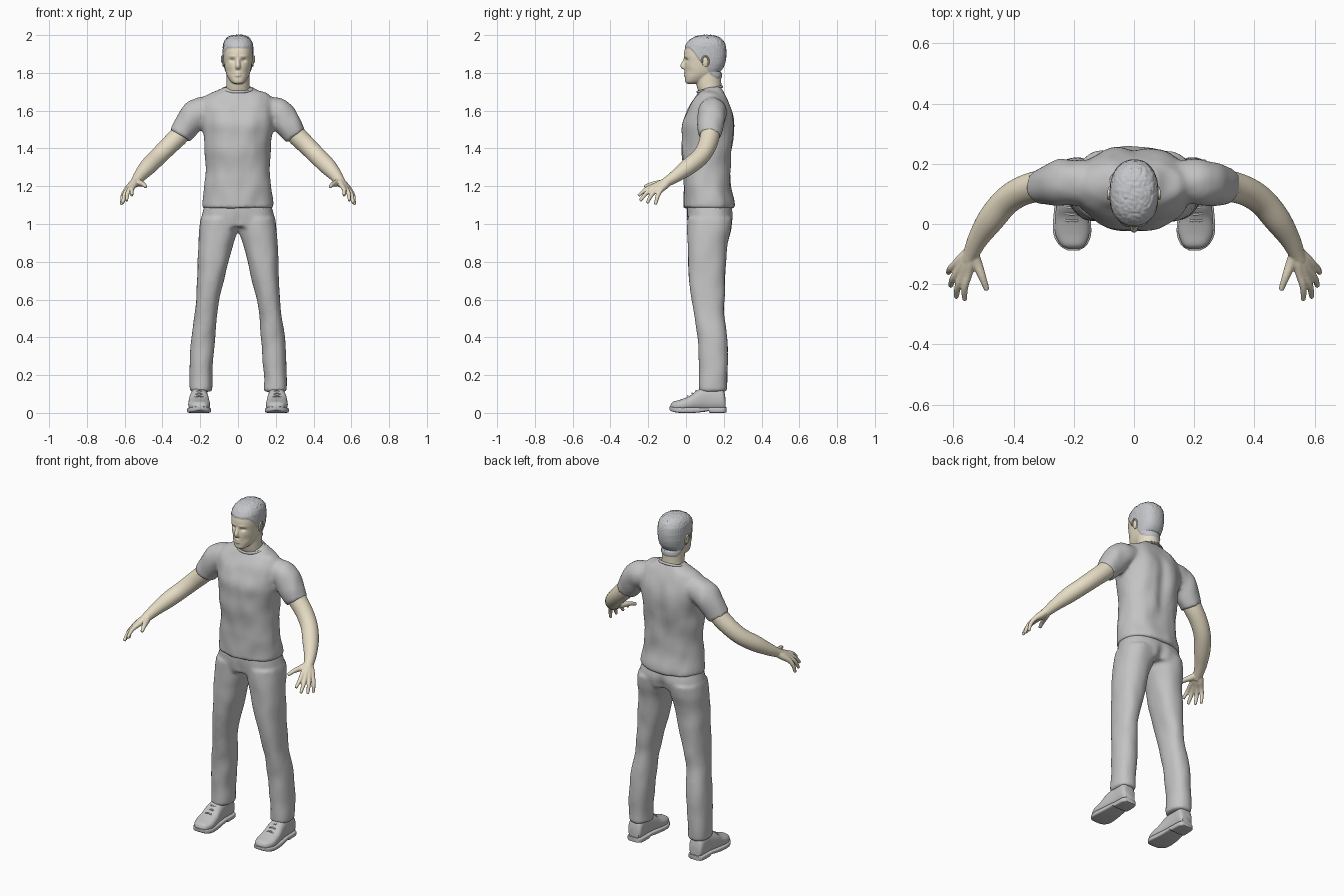
import bpy, bmesh, math
from mathutils import Vector, Matrix, noise

if "Cube" in bpy.data.objects:
    bpy.data.objects.remove(bpy.data.objects["Cube"], do_unlink=True)


def material(name, rgb):
    m = bpy.data.materials.new(name)
    m.use_nodes = True
    m.diffuse_color = (*rgb, 1)
    bsdf = next(n for n in m.node_tree.nodes if n.type == 'BSDF_PRINCIPLED')
    bsdf.inputs["Base Color"].default_value = (*rgb, 1)
    return m


CLOTH = material("grey cloth", (0.55, 0.55, 0.55))
HAIR = material("cool grey hair", (0.55, 0.56, 0.58))
SKIN = material("light tan skin", (0.82, 0.74, 0.57))


def spline(rows, n=5):
    """Smoothly interpolate a list of equal-length tuples."""
    out = []
    for i in range(len(rows) - 1):
        quad = [rows[min(max(i + k, 0), len(rows) - 1)] for k in (-1, 0, 1, 2)]
        for k in range(n):
            t = k / n
            out.append(tuple(0.5 * (2 * b + (c - a) * t + (2 * a - 5 * b + 4 * c - d) * t * t
                                    + (3 * b - a - 3 * c + d) * t ** 3) for a, b, c, d in zip(*quad)))
    return out + [tuple(rows[-1])]


def skin_rings(bm, rings):
    """Bridge successive rings of points and cap both ends."""
    loops = [[bm.verts.new(p) for p in ring] for ring in rings]
    n = len(loops[0])
    for lo, hi in zip(loops, loops[1:]):
        for i in range(n):
            bm.faces.new((lo[i], lo[(i + 1) % n], hi[(i + 1) % n], hi[i]))
    bm.faces.new(loops[0][::-1])
    bm.faces.new(loops[-1])


def loft(bm, rows, power=2.2, axis='z', side=1, sides=40):
    """Rows are (station, x min, x max, other min, other max)."""
    rings = []
    for t, x0, x1, b0, b1 in spline(rows):
        ring = []
        for i in range(sides):
            a = math.tau * i / sides
            u, v = (math.copysign(abs(f) ** (2 / power), f) for f in (math.cos(a), math.sin(a)))
            x = side * ((x0 + x1) / 2 + u * (x1 - x0) / 2)
            b = (b0 + b1) / 2 + v * (b1 - b0) / 2
            ring.append((x, b, t) if axis == 'z' else (x, t, b))
        rings.append(ring)
    skin_rings(bm, rings)


def tube(bm, path, side=1, sides=16, n=5):
    """Path points are (x, y, z, radius)."""
    pts = spline(path, n)
    pos = [Vector((p[0] * side, p[1], p[2])) for p in pts]
    rings, old, normal = [], None, None
    for i, p in enumerate(pts):
        t = (pos[min(i + 1, len(pos) - 1)] - pos[max(i - 1, 0)]).normalized()
        normal = t.orthogonal().normalized() if old is None else old.rotation_difference(t) @ normal
        old, other = t, t.cross(normal)
        rings.append([pos[i] + p[3] * (math.cos(a) * normal + math.sin(a) * other)
                      for a in (math.tau * k / sides for k in range(sides))])
    skin_rings(bm, rings)


def finish(bm, name, mats, voxel=0, relax=4, mirror=False):
    """Make the object; voxel fuses overlapping pieces into one skin."""
    bmesh.ops.recalc_face_normals(bm, faces=bm.faces)
    me = bpy.data.meshes.new(name)
    bm.to_mesh(me)
    bm.free()
    ob = bpy.data.objects.new(name, me)
    bpy.context.scene.collection.objects.link(ob)
    if voxel:
        mod = ob.modifiers.new("fuse", 'REMESH')
        mod.mode, mod.voxel_size = 'VOXEL', voxel
        mod = ob.modifiers.new("relax", 'SMOOTH')
        mod.factor, mod.iterations = 0.5, relax
        bpy.context.view_layer.update()
        dg = bpy.context.evaluated_depsgraph_get()
        me = bpy.data.meshes.new_from_object(ob.evaluated_get(dg))
        ob.modifiers.clear()
        ob.data = me
    me.materials.clear()
    for m in mats:
        me.materials.append(m)
    me.shade_smooth()
    if not voxel:
        me.set_sharp_from_angle(angle=math.radians(45))
    if mirror:
        ob.modifiers.new("mirror", 'MIRROR')
    return ob


def sculpt(ob, spots, folds=0.0):
    """Push soft spots (front, x, z, x size, z size, y shift) and add cloth folds."""
    for v in ob.data.vertices:
        x, y, z = v.co
        shift = sum(d * math.exp(-((abs(x) - sx) / rx) ** 2 - ((z - sz) / rz) ** 2)
                    for front, sx, sz, rx, rz, d in spots if front == (y < 0.11))
        fold = folds * noise.noise(Vector((x * 14, y * 14, z * 9)))
        v.co = v.co + v.normal * fold + Vector((0, shift, 0))


def wide(rows):
    """Expand (z, half width, y min, y max) into symmetric loft rows."""
    return [(z, -w, w, y0, y1) for z, w, y0, y1 in rows]


# Shirt: torso and sleeves fused
bm = bmesh.new()
loft(bm, wide([(1.085, .186, -.012, .257), (1.12, .185, -.012, .255), (1.2, .177, -.014, .24),
               (1.3, .17, -.017, .24), (1.4, .174, -.024, .25), (1.47, .181, -.024, .255),
               (1.53, .192, -.019, .255), (1.59, .2, 0, .247), (1.64, .195, .022, .232),
               (1.685, .165, .055, .212), (1.705, .115, .07, .202), (1.724, .08, .088, .193)]))
for s in (1, -1):
    tube(bm, [(.13, .138, 1.61, .07), (.215, .138, 1.588, .077), (.265, .132, 1.53, .072),
              (.308, .125, 1.466, .061)], s, 28)
shirt = finish(bm, "shirt", [CLOTH], .01, 5)
sculpt(shirt, [(False, 0, 1.45, .035, .2, -.016), (False, .09, 1.55, .06, .08, .006),
               (True, .085, 1.52, .06, .05, -.007), (True, 0, 1.5, .025, .09, .004)], .007)

# Collar and hem bands
bm = bmesh.new()
tube(bm, [(.079 * math.cos(a), .126 + .064 * math.sin(a), 1.713 + .014 * math.sin(a), .007)
          for a in (math.tau * k / 24 for k in range(25))], n=2, sides=8)
finish(bm, "shirt_collar", [CLOTH])

# Trousers: two legs and pelvis fused
bm = bmesh.new()
for s in (1, -1):
    loft(bm, [(.112, .137, .257, .068, .217), (.2, .137, .258, .07, .219), (.3, .129, .255, .068, .222),
              (.4, .121, .248, .06, .217), (.5, .114, .234, .046, .207), (.6, .099, .223, .03, .205),
              (.7, .074, .217, .018, .207), (.8, .049, .213, .01, .212), (.9, .024, .208, .008, .22),
              (.97, .002, .205, .008, .238), (1.03, -.01, .198, .01, .245)], 2.3, side=s)
loft(bm, wide([(.985, .2, .012, .238), (1.04, .193, .006, .25), (1.09, .178, .006, .24),
               (1.13, .165, .012, .225)]), 2.4)
trousers = finish(bm, "trousers", [CLOTH], .01, 5)
sculpt(trousers, [(False, 0, 1.0, .03, .06, -.018), (False, .18, .55, .06, .06, -.006),
                  (True, 0, 1.02, .02, .05, .006)], .004)

# Shoes: upper, sole and laces
bm = bmesh.new()
loft(bm, [(-.083, .185, .215, .02, .04), (-.07, .163, .242, .012, .058), (-.03, .148, .262, .01, .07),
          (.02, .15, .262, .012, .09), (.06, .155, .258, .012, .12), (.12, .16, .25, .012, .14),
          (.19, .16, .248, .012, .132), (.209, .172, .235, .015, .08)], 2.5, 'y')
finish(bm, "shoe_uppers", [CLOTH], mirror=True)
bm = bmesh.new()
loft(bm, [(-.088, .183, .22, .016, .034), (-.07, .157, .248, .006, .032), (-.03, .142, .268, 0, .029),
          (.04, .147, .266, 0, .029), (.1, .153, .257, .006, .03), (.12, .153, .255, .009, .03),
          (.13, .153, .254, 0, .03), (.195, .156, .251, 0, .03), (.214, .172, .236, .003, .03)], 5, 'y')
finish(bm, "shoe_soles", [CLOTH], mirror=True)
bm = bmesh.new()
for k in range(3):
    y, z = .01 + .022 * k, .086 + .014 * k
    tube(bm, [(.175, y + .006, z - .008, .004), (.206, y, z + .004, .004), (.238, y + .006, z - .008, .004)],
         sides=8)
finish(bm, "shoe_laces", [CLOTH], mirror=True)

# Arms with palm, fingers and thumb fused
bm = bmesh.new()
tube(bm, [(.27, .13, 1.525, .052), (.31, .127, 1.47, .052), (.37, .11, 1.41, .049), (.425, .075, 1.355, .047),
          (.475, .015, 1.305, .045), (.515, -.045, 1.26, .035), (.537, -.09, 1.23, .028),
          (.55, -.12, 1.212, .024)], sides=28)
wrist = Vector((.54, -.09, 1.228))
fingers = [((.55, -.165, 1.203), (.562, -.252, 1.15)), ((.567, -.165, 1.194), (.59, -.244, 1.123)),
           ((.582, -.155, 1.185), (.609, -.206, 1.11)), ((.593, -.135, 1.178), (.616, -.162, 1.102))]
for knuckle, tip in fingers:
    k, t = Vector(knuckle), Vector(tip)
    mid = k.lerp(t, .5) + Vector((.006, -.002, .007))
    tube(bm, [(*wrist, .02), (*wrist.lerp(k, .5), .02), (*k, .0145), (*mid, .0115), (*t, .0085)])
tube(bm, [(*wrist, .022), (.522, -.13, 1.217, .018), (.503, -.178, 1.211, .013), (.488, -.22, 1.197, .009)])
finish(bm, "arms_and_hands", [SKIN], .004, 4, True)

# Head: skull, neck, nose and lips fused
bm = bmesh.new()
loft(bm, wide([(1.742, .02, .004, .05), (1.752, .037, -.004, .09), (1.775, .053, -.005, .13),
               (1.8, .064, -.006, .17), (1.83, .071, -.008, .195), (1.86, .075, -.007, .206),
               (1.89, .077, -.011, .21), (1.92, .077, -.008, .21), (1.95, .075, .003, .204),
               (1.975, .064, .025, .188), (1.99, .045, .055, .162), (1.997, .02, .09, .13)]), 2.3)
loft(bm, wide([(1.64, .068, .085, .19), (1.7, .064, .066, .19), (1.74, .061, .055, .187),
               (1.8, .06, .05, .187)]), 2)
tube(bm, [(0, 0, 1.885, .009), (0, -.008, 1.862, .01), (0, -.018, 1.838, .012), (0, -.01, 1.824, .01)])
for s in (1, -1):
    tube(bm, [(.004, -.008, 1.831, .008), (.013, -.007, 1.83, .008)], s)
for z in (1.799, 1.787):
    tube(bm, [(-.024, .004, z, .004), (0, -.006, z, .007), (.024, .004, z, .004)])
head = finish(bm, "head", [SKIN, HAIR], .0045, 4)
sculpt(head, [(True, .031, 1.867, .014, .009, .011), (True, .03, 1.888, .018, .005, -.003),
              (True, 0, 1.793, .022, .003, .003), (True, .048, 1.81, .015, .02, .004)])


def hairline(y):
    """Height above which the head carries hair, front to nape."""
    steps = [(-1, 1.932), (.02, 1.93), (.045, 1.905), (.07, 1.865), (.1, 1.85), (.13, 1.79), (.16, 1.772), (1, 1.77)]
    for (a, za), (b, zb) in zip(steps, steps[1:]):
        if y <= b:
            return za + (zb - za) * (y - a) / (b - a)


# Short rough hair raised from the scalp
for f in head.data.polygons:
    f.material_index = int(f.center.z > hairline(f.center.y))
for v in head.data.vertices:
    rise = v.co.z - hairline(v.co.y)
    if rise > 0:
        rough = .004 * noise.noise(v.co * 90) * min(1, max(0, (v.co.z - 1.9) * 12))
        v.co += v.normal * (.005 * min(1, rise / .008) + rough)

# Ears: flat shell with a raised rim
bm = bmesh.new()
place = Matrix.Translation((.077, .102, 1.86)) @ Matrix.Diagonal((.007, .017, .028, 1))
bmesh.ops.create_uvsphere(bm, u_segments=20, v_segments=12, radius=1, matrix=place)
tube(bm, [(.08 + .005 * math.sin(a / 1.6), .102 + .018 * math.cos(a), 1.861 + .028 * math.sin(a), .0045)
          for a in (math.pi + .2 - .5 * k for k in range(10))], n=3, sides=8)
finish(bm, "ears", [SKIN], mirror=True)
